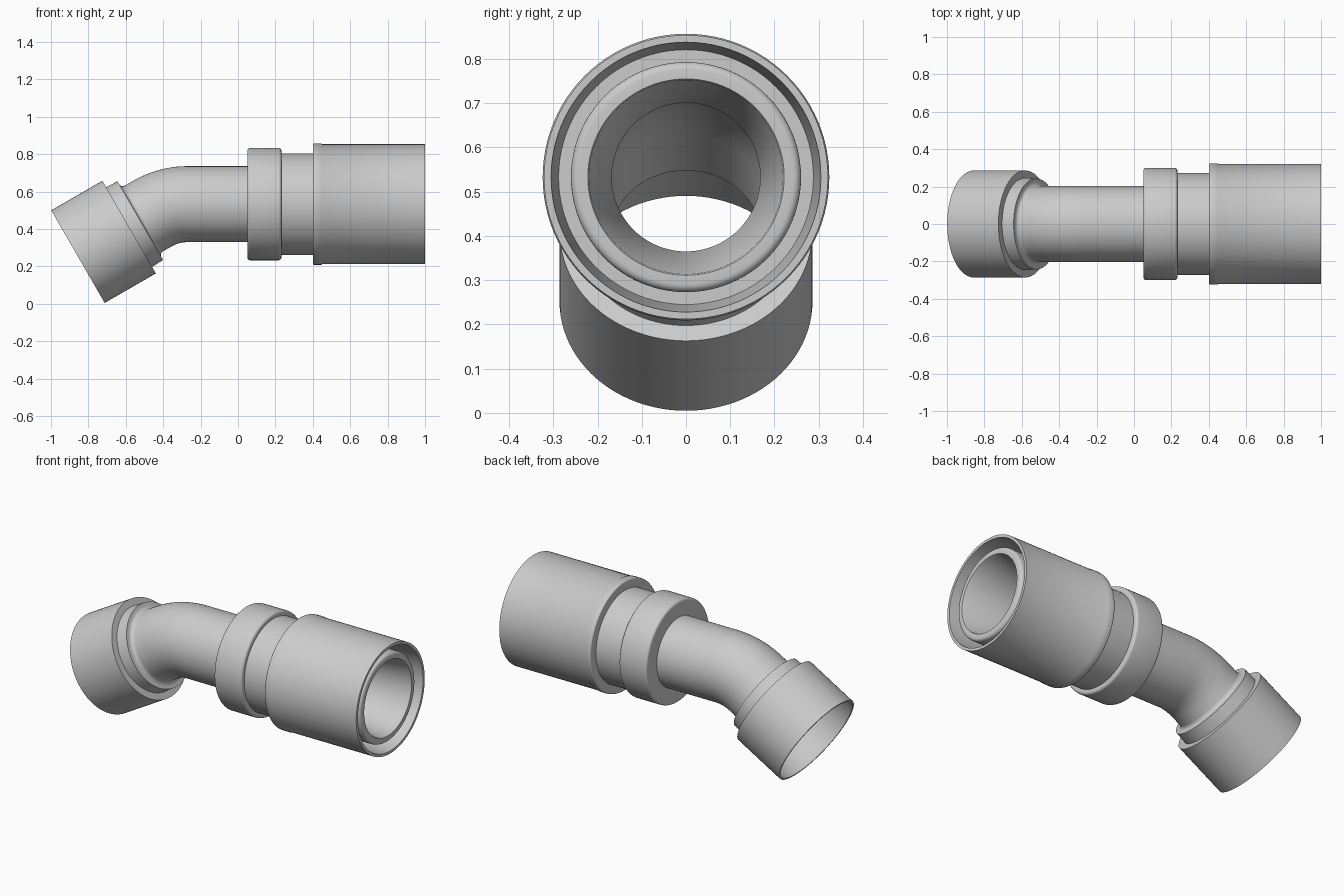
import bpy, bmesh, math
from mathutils import Vector

if "Cube" in bpy.data.objects:
    bpy.data.objects.remove(bpy.data.objects["Cube"])

AXIS_Z = 0.533              # height of the straight axis
BEND_X = -0.27              # where the elbow starts
BEND_R = 0.373              # centreline radius of the elbow
ANGLE = math.radians(30)
ARC = BEND_R * ANGLE
END = BEND_X - ARC - 0.461  # centreline position of the socket mouth
SEGS = 96

steel = bpy.data.materials.new("light_grey_steel")
steel.diffuse_color = (0.6, 0.6, 0.6, 1)
steel.use_nodes = True
steel.node_tree.nodes["Principled BSDF"].inputs["Base Color"].default_value = steel.diffuse_color


def frame(u):
    """Point on the bent centreline and its upward normal."""
    if u >= BEND_X:
        return Vector((u, 0, AXIS_Z)), Vector((0, 0, 1))
    d = BEND_X - u
    a = min(d / BEND_R, ANGLE)
    extra = d - BEND_R * a
    p = Vector((BEND_X - BEND_R * math.sin(a) - extra * math.cos(a), 0,
                AXIS_Z - BEND_R + BEND_R * math.cos(a) - extra * math.sin(a)))
    return p, Vector((-math.sin(a), 0, math.cos(a)))


def sweep(name, profile):
    """Revolve a closed (position, radius) outline about the centreline."""
    bm = bmesh.new()
    rings = []
    for u, r in profile:
        p, n = frame(u)
        ring = []
        for i in range(SEGS):
            t = 2 * math.pi * i / SEGS
            ring.append(bm.verts.new(p + r * (math.cos(t) * n + math.sin(t) * Vector((0, 1, 0)))))
        rings.append(ring)
    for k, a in enumerate(rings):
        b = rings[(k + 1) % len(rings)]
        for i in range(SEGS):
            j = (i + 1) % SEGS
            bm.faces.new((a[i], a[j], b[j], b[i]))
    bmesh.ops.recalc_face_normals(bm, faces=bm.faces)
    mesh = bpy.data.meshes.new(name)
    bm.to_mesh(mesh)
    bm.free()
    mesh.materials.append(steel)
    ob = bpy.data.objects.new(name, mesh)
    bpy.context.collection.objects.link(ob)
    bpy.ops.object.select_all(action='DESELECT')
    ob.select_set(True)
    bpy.context.view_layer.objects.active = ob
    bpy.ops.object.shade_smooth_by_angle(angle=math.radians(32))


def corner(u, r, c, start):
    """Rounded corner of radius c around centre (u, r), a quarter turn clockwise."""
    return [(u + c * math.cos(math.radians(start - 18 * k)),
             r + c * math.sin(math.radians(start - 18 * k))) for k in range(6)]


# Hose socket: thin sleeve with a floor at its inner end
sweep("hose_socket", [(END, 0.275), (END, 0.286), (END + 0.316, 0.286),
                      (END + 0.316, 0.168), (END + 0.30, 0.168), (END + 0.30, 0.275)])

# Elbow tube: shoulder ring, small fillet, bend and straight run
bend = [BEND_X - ARC + ARC * k / 20 for k in range(21)]
fillet = [(END + 0.385 + 0.022 * (1 - math.cos(math.radians(a))),
           0.225 - 0.022 * math.sin(math.radians(a))) for a in range(0, 91, 18)]
sweep("elbow_tube", [(END + 0.316, 0.168), (END + 0.316, 0.246), (END + 0.385, 0.243)]
      + fillet + [(u, 0.203) for u in bend] + [(0.05, 0.203), (0.05, 0.168)]
      + [(u, 0.168) for u in reversed(bend)])

# Rounded collar
sweep("collar", [(0.05, 0.168)] + corner(0.065, 0.285, 0.015, 180)
      + corner(0.217, 0.285, 0.015, 90) + [(0.232, 0.168)])

# Neck between collar and nut
sweep("neck", [(0.232, 0.168), (0.232, 0.272), (0.40, 0.272), (0.40, 0.168)])

# Nut sleeve with a slight bead at the back and a tapered mouth
sweep("nut_sleeve", [(0.40, 0.26)] + corner(0.408, 0.316, 0.008, 180)
      + [(0.445, 0.324), (0.45, 0.321), (1.0, 0.321), (1.0, 0.305), (0.80, 0.288), (0.80, 0.26)])

# Inner nipple with a rounded tip and a tapering bore
sweep("nipple", [(0.40, 0.168), (0.40, 0.26)] + corner(0.965, 0.242, 0.018, 90)
      + [(0.983, 0.222), (0.978, 0.219), (0.50, 0.168)])
